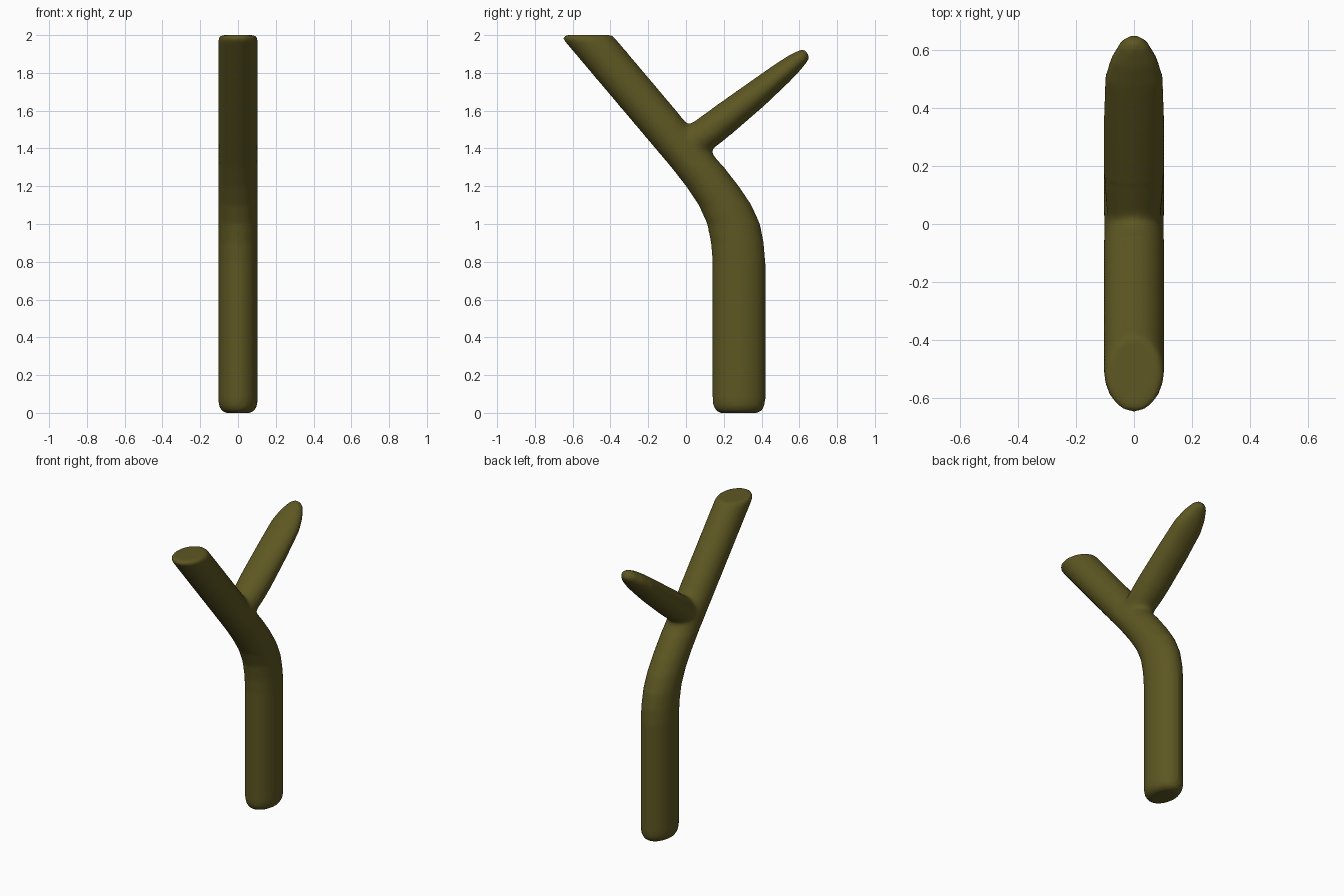
import bpy, bmesh, math
from mathutils import Vector

if "Cube" in bpy.data.objects:
    bpy.data.objects.remove(bpy.data.objects["Cube"])

SIDES = 24


def loft(bm, rings):
    """Skin elliptical rings; each ring = (y1, z1, y2, z2, half width in x)."""
    loops = []
    for y1, z1, y2, z2, rx in rings:
        c = Vector((0, (y1 + y2) / 2, (z1 + z2) / 2))
        h = Vector((0, (y2 - y1) / 2, (z2 - z1) / 2))
        loop = []
        for i in range(SIDES):
            a = 2 * math.pi * i / SIDES
            loop.append(bm.verts.new(c + h * math.cos(a) + Vector((rx * math.sin(a), 0, 0))))
        loops.append(loop)
    faces = [bm.faces.new(loops[0]), bm.faces.new(loops[-1])]
    for a, b in zip(loops, loops[1:]):
        for i in range(SIDES):
            j = (i + 1) % SIDES
            faces.append(bm.faces.new((a[i], a[j], b[j], b[i])))
    bmesh.ops.recalc_face_normals(bm, faces=faces)


def level(y, z, s=1.0):
    """Horizontal trunk section centred on y, scaled by s."""
    r = 0.14 - 0.105 * (1 - s)
    return (y - r, z, y + r, z, 0.105 * s)


bm = bmesh.new()

# Bent trunk: level sections, rounded at the foot, cut flat at the top
trunk = [level(0.28, 0.0, 0.62), level(0.28, 0.012, 0.82), level(0.28, 0.035, 0.95),
         level(0.28, 0.07), level(0.28, 0.80), level(0.272, 0.90), level(0.252, 1.0),
         level(0.207, 1.1), level(0.14, 1.2), level(0.062, 1.3),
         level(-0.50, 1.965), level(-0.515, 1.985, 0.98), level(-0.517, 2.0, 0.85)]
loft(bm, trunk)

# Side branch: tapers to a blunt tip
loft(bm, [(-0.06, 1.47, 0.05, 1.33, 0.09),
          (0.10, 1.585, 0.20, 1.44, 0.105),
          (0.32, 1.74, 0.41, 1.622, 0.105),
          (0.47, 1.845, 0.545, 1.75, 0.10),
          (0.54, 1.89, 0.602, 1.81, 0.08),
          (0.60, 1.92, 0.643, 1.86, 0.05),
          (0.63, 1.923, 0.654, 1.885, 0.025)])

me = bpy.data.meshes.new("forked_branch")
bm.to_mesh(me)
bm.free()
obj = bpy.data.objects.new("forked_branch", me)
bpy.context.collection.objects.link(obj)

# Fuse both limbs into one skin
mod = obj.modifiers.new("fuse", "REMESH")
mod.mode = "VOXEL"
mod.voxel_size = 0.012
bpy.context.view_layer.update()
dg = bpy.context.evaluated_depsgraph_get()
obj_mesh = bpy.data.meshes.new_from_object(obj.evaluated_get(dg))
obj.modifiers.clear()
obj.data = obj_mesh

# Soften the skin lightly, and the fork more strongly
bm = bmesh.new()
bm.from_mesh(obj_mesh)
fork = [v for v in bm.verts if (v.co - Vector((0, 0.07, 1.45))).length < 0.17]
for verts, steps in ((bm.verts[:], 2), (fork, 10)):
    for _ in range(steps):
        bmesh.ops.smooth_vert(bm, verts=verts, factor=0.5,
                              use_axis_x=True, use_axis_y=True, use_axis_z=True)
for f in bm.faces:
    f.smooth = True
bm.to_mesh(obj_mesh)
bm.free()

mat = bpy.data.materials.new("olive_bark")
mat.diffuse_color = (0.11, 0.095, 0.016, 1)
mat.use_nodes = True
mat.node_tree.nodes["Principled BSDF"].inputs["Base Color"].default_value = mat.diffuse_color
obj_mesh.materials.clear()
obj_mesh.materials.append(mat)
